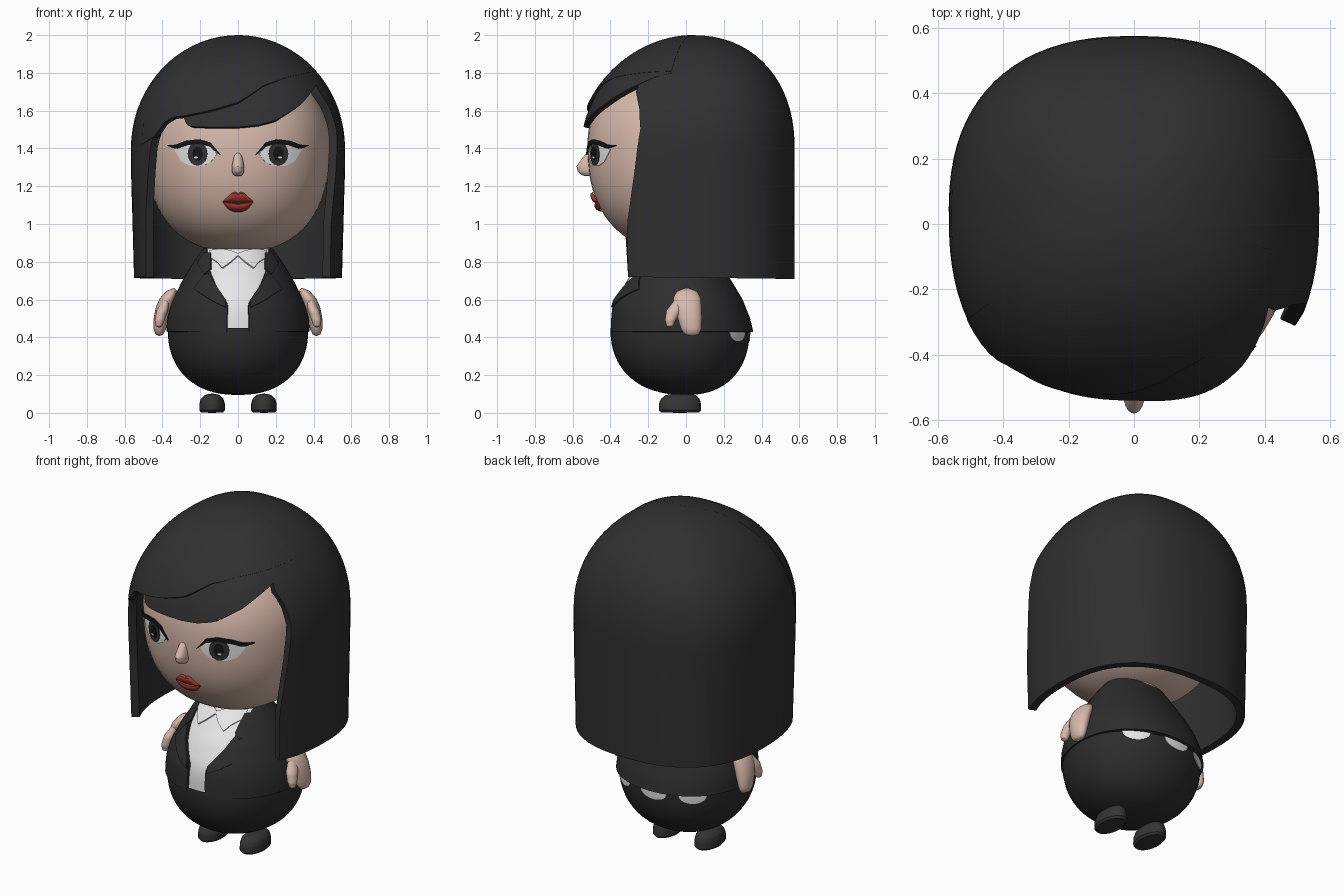
import bpy, bmesh, math
from mathutils import Vector

if "Cube" in bpy.data.objects:
    bpy.data.objects.remove(bpy.data.objects["Cube"])


def material(name, r, g, b):
    m = bpy.data.materials.new(name)
    m.diffuse_color = (r, g, b, 1)
    m.use_nodes = True
    m.node_tree.nodes["Principled BSDF"].inputs["Base Color"].default_value = m.diffuse_color
    return m


HAIR = material("hair_black", 0.029, 0.029, 0.029)
SUIT = material("suit_black", 0.026, 0.026, 0.027)
SHOE = material("shoe_grey", 0.035, 0.035, 0.035)
SKIN = material("skin", 0.69, 0.49, 0.41)
WHITE = material("white", 0.82, 0.82, 0.82)
RED = material("lip_red", 0.36, 0.04, 0.03)
BLACK = material("lash_black", 0.008, 0.008, 0.008)
IRIS = material("iris_grey", 0.035, 0.033, 0.033)


def lerp(pts, x):
    """Piecewise linear lookup in (x, value) pairs."""
    if x <= pts[0][0]:
        return pts[0][1]
    for (a, p), (b, q) in zip(pts, pts[1:]):
        if x <= b:
            return p + (q - p) * (x - a) / (b - a)
    return pts[-1][1]


def arc(f, p):
    return max(0.0, 1 - min(1.0, abs(f)) ** p) ** (1 / p)


def grid(name, nu, nv, fn, mat, thick=0.0):
    """Sheet from fn(u, v); u runs anticlockwise, v runs upward."""
    bm = bmesh.new()
    vs = [[bm.verts.new(fn(i / nu, j / nv)) for i in range(nu + 1)] for j in range(nv + 1)]
    for j in range(nv):
        for i in range(nu):
            bm.faces.new((vs[j][i], vs[j][i + 1], vs[j + 1][i + 1], vs[j + 1][i]))
    bmesh.ops.remove_doubles(bm, verts=bm.verts, dist=0.0004)
    me = bpy.data.meshes.new(name)
    bm.to_mesh(me)
    bm.free()
    me.materials.append(mat)
    ob = bpy.data.objects.new(name, me)
    bpy.context.collection.objects.link(ob)
    bpy.ops.object.select_all(action='DESELECT')
    ob.select_set(True)
    bpy.context.view_layer.objects.active = ob
    if thick:
        mod = ob.modifiers.new("thickness", 'SOLIDIFY')
        mod.thickness = thick
        bpy.ops.object.modifier_apply(modifier=mod.name)
    bpy.ops.object.shade_smooth_by_angle(angle=math.radians(40))
    return ob


# Each shape gives half width, front depth, back depth, y centre, exponent at z
def hair_shape(z):
    f = max(0.0, (z - 1.4) / 0.6)
    taper = 1 - 0.03 * max(0.0, (1.3 - z) / 0.6)
    return 0.567 * arc(f, 2) * taper, 0.6 * arc(f, 1.9), 0.545 * arc(f, 2.2), 0.03, 2.4


def head_shape(z):
    k = arc((z - 1.42) / 0.57, 2.4) if z < 1.42 else arc((z - 1.42) / 0.5, 2)
    return 0.487 * k, 0.522 * k, 0.46 * k, 0, 2.2


def body_shape(z):
    a = lerp([(.43, .38), (.5, .375), (.55, .363), (.6, .345), (.7, .295), (.8, .235), (.87, .185)], z)
    f = lerp([(.43, .402), (.5, .4), (.55, .395), (.6, .38), (.7, .325), (.8, .24), (.87, .17)], z)
    b = lerp([(.43, .356), (.5, .34), (.6, .30), (.7, .24), (.8, .175), (.87, .13)], z)
    return a, f, b, 0, 2.1


def skirt_shape(z):
    k = arc((0.45 - z) / 0.355, 2.3)
    return 0.372 * k, 0.4 * k, 0.337 * k, 0, 2.05


def surf(shape, z, t, s=1.0):
    """Point on a shape; t = 0 faces front and grows toward +x."""
    a, f, b, cy, n = shape(z)
    sn, cs = math.sin(t), math.cos(t)
    x = math.copysign(abs(sn) ** (2 / n), sn) * a
    y = -math.copysign(abs(cs) ** (2 / n), cs) * (f if cs > 0 else b)
    return Vector((x * s, cy + y * s, z))


def solid(name, shape, z0, z1, mat, s=1.0, nu=48, nv=24):
    def fn(u, v):
        z = (z0 + z1) / 2 - (z1 - z0) / 2 * math.cos(math.pi * v)
        return surf(shape, z, u * math.tau, s)
    return grid(name, nu, nv, fn, mat)


def patch(name, shape, lo, hi, side, mat, lift, thick=0.006, bulge=0.0, nu=20, nv=5):
    """Plate hugging the front, between a lower and an upper (x, z) line."""
    x0, x1 = lo[0][0], lo[-1][0]

    def fn(u, v):
        w = u if side > 0 else 1 - u
        x = x0 + (x1 - x0) * w
        z = lerp(lo, x) * (1 - v) + lerp(hi, x) * v
        a, f, b, cy, n = shape(z)
        puff = bulge * math.sqrt(max(0, 1 - (2 * v - 1) ** 2)) * (1 - (2 * u - 1) ** 2) ** 0.5
        return Vector((side * x, cy - f * arc(x / a, n) - lift - puff, z))
    return grid(name, nu, nv, fn, mat, thick)


def oval(cx, cz, rx, rz):
    xs = [math.cos(math.pi * (1 - i / 14)) for i in range(15)]
    return ([(cx + rx * c, cz - rz * arc(c, 2)) for c in xs],
            [(cx + rx * c, cz + rz * arc(c, 2)) for c in xs])


def loft(name, rings, mat, nu=20, nv=20):
    """Closed form through elliptical rings (z, cx, cy, rx, ry)."""
    def fn(u, v):
        z = lerp([(i / (len(rings) - 1), r[0]) for i, r in enumerate(rings)], v)
        cx, cy, rx, ry = (lerp([(r[0], r[k]) for r in rings], z) for k in (1, 2, 3, 4))
        t = u * math.tau
        return Vector((cx + rx * math.sin(t), cy - ry * math.cos(t), z))
    return grid(name, nu, nv, fn, mat)


# Head and neck
solid("head", head_shape, 0.851, 1.919, SKIN, nv=32)
loft("neck", [(.78, 0, 0, .13, .12), (.85, 0, 0, .15, .14), (.95, 0, 0, .15, .14)], SKIN)

# Hair curtain around the back and sides, open at the face
R_EDGE = [(.71, .56), (1.0, .57), (1.3, .5), (1.5, .46), (1.62, .5), (1.7, .58), (2, .6)]
L_EDGE = [(.71, .56), (1.1, .6), (1.4, .67), (1.55, .74), (2, .75)]


def curtain(u, v):
    z = 0.71 + 0.69 * v * 2 if v < 0.5 else 1.4 + 0.6 * math.sin((v - 0.5) * math.pi)
    t0 = math.acos(lerp(R_EDGE, z) ** 1.2)
    t1 = math.tau - math.acos(lerp(L_EDGE, z) ** 1.2)
    p = surf(hair_shape, z, t0 + (t1 - t0) * u)
    if v == 0:
        p.z += 0.012 * (0.5 - p.y)
    return p


grid("hair_back", 56, 36, curtain, HAIR, 0.045)

# Two fringe layers sweeping from the parting across the forehead
UNDER = [(-.9, 1.6), (-.56, 1.58), (-.51, 1.53), (-.45, 1.515), (0, 1.513), (.2, 1.525), (.37, 1.55),
         (.64, 1.635), (.86, 1.73), (.985, 1.8)]
OVER = [(-.9, 1.42), (-.77, 1.47), (-.7, 1.54), (-.63, 1.565), (-.5, 1.575), (-.25, 1.605), (0, 1.645),
        (.29, 1.735), (.6, 1.78), (.985, 1.81)]


def fringe(name, edge, scale):
    def fn(u, v):
        s = -0.9 + 1.885 * u
        p0 = math.asin((lerp(edge, s) - 1.4) / 0.6)
        z = 1.4 + 0.6 * math.sin(p0 + (math.pi / 2 - p0) * v)
        t = math.copysign(math.asin(abs(s) ** 1.2), s)
        return surf(hair_shape, z, t, lerp(scale, s))
    grid(name, 48, 20, fn, HAIR, 0.03)


fringe("fringe_under", UNDER, [(0, .972), (.5, 1.005)])
fringe("fringe_over", OVER, [(-.9, 1.004), (0, 1.01)])

# Eyes
EYE_HI = [(.112, 1.37), (.15, 1.415), (.21, 1.432), (.28, 1.422), (.34, 1.395)]
EYE_LO = [(.112, 1.37), (.14, 1.332), (.18, 1.31), (.25, 1.308), (.30, 1.33), (.34, 1.395)]
LASH_HI = [(.095, 1.368), (.15, 1.433), (.21, 1.449), (.28, 1.44), (.33, 1.42), (.375, 1.418)]
LASH_LO = [(.095, 1.364), (.15, 1.41), (.21, 1.426), (.28, 1.416), (.33, 1.398), (.375, 1.414)]
for side, tag in ((-1, "left"), (1, "right")):
    patch("eye_white_" + tag, head_shape, EYE_LO, EYE_HI, side, WHITE, 0.004)
    patch("iris_" + tag, head_shape, *oval(.215, 1.372, .052, .062), side, IRIS, 0.008)
    patch("pupil_" + tag, head_shape, *oval(.215, 1.372, .026, .036), side, BLACK, 0.011)
    patch("glint_" + tag, head_shape, *oval(.222, 1.352, .011, .006), side, WHITE, 0.014)
    patch("lash_" + tag, head_shape, LASH_LO, LASH_HI, side, BLACK, 0.015, 0.009)

# Nose and lips
loft("nose", [(1.253, 0, -.52, .005, .01), (1.258, 0, -.52, .022, .03), (1.275, 0, -.52, .032, .052),
              (1.305, 0, -.52, .033, .06), (1.34, 0, -.52, .026, .036), (1.365, 0, -.52, .018, .016),
              (1.377, 0, -.52, .004, .004)], SKIN)
patch("upper_lip", head_shape, [(-.08, 1.118), (-.03, 1.112), (0, 1.108), (.03, 1.112), (.08, 1.118)],
      [(-.08, 1.12), (-.03, 1.166), (-.015, 1.17), (0, 1.162), (.015, 1.17), (.03, 1.166), (.08, 1.12)],
      1, RED, 0.002, 0, 0.022, 24, 8)
patch("lower_lip", head_shape, [(-.08, 1.114), (-.05, 1.076), (-.02, 1.064), (.02, 1.064), (.05, 1.076), (.08, 1.114)],
      [(-.08, 1.118), (-.03, 1.113), (0, 1.109), (.03, 1.113), (.08, 1.118)],
      1, RED, 0.002, 0, 0.024, 24, 8)

# Body: skirt, shirt and open jacket
solid("skirt", skirt_shape, 0.095, 0.45, SUIT)
solid("shirt", body_shape, 0.435, 0.87, WHITE, 0.965)
OPENING = [(.43, .06), (.58, .055), (.63, .085), (.68, .12), (.78, .16), (.87, .165)]


def jacket(u, v):
    z = 0.43 + 0.44 * v
    t0 = math.asin((lerp(OPENING, z) / body_shape(z)[0]) ** 1.05)
    return surf(body_shape, z, t0 + (math.tau - 2 * t0) * u)


grid("jacket", 56, 22, jacket, SUIT, 0.025)

# Lapels and shirt collar
for side, tag in ((-1, "left"), (1, "right")):
    patch("lapel_" + tag, body_shape, [(.065, .56), (.12, .585), (.235, .655)],
          [(.065, .6), (.12, .68), (.16, .745), (.19, .72), (.235, .66)], side, SUIT, 0.01, 0.009)
    patch("jacket_collar_" + tag, body_shape, [(.145, .765), (.18, .735), (.215, .79)],
          [(.145, .85), (.18, .85), (.215, .80)], side, SUIT, 0.01, 0.009)
    patch("shirt_collar_" + tag, body_shape, [(.0, .835), (.04, .80), (.085, .768), (.11, .80), (.15, .825)],
          [(.0, .845), (.04, .862), (.085, .868), (.11, .868), (.15, .862)], side, WHITE, 0.006, 0.009)

# Shirt tails showing below the jacket hem at the back
for k, az in enumerate((55, 93, 128)):
    def tail(u, v, az=az):
        w = 2 * u - 1
        z = 0.432 - 0.055 * math.sqrt(max(0, 1 - w * w)) * (1 - v)
        return surf(skirt_shape, z, math.radians(az + 90 + 13 * w), 1.012)
    grid("shirt_tail_%d" % k, 14, 4, tail, WHITE, 0.006)

# Arms, thumbs and shoes
for side, tag in ((-1, "left"), (1, "right")):
    loft("arm_" + tag, [(z, side * x, y, rx, ry) for z, x, y, rx, ry in (
        (.408, .415, .03, .004, .01), (.415, .415, .03, .02, .037), (.44, .415, .028, .032, .053),
        (.50, .405, .02, .042, .064), (.56, .39, .01, .045, .072), (.61, .37, .005, .042, .073),
        (.645, .35, .005, .03, .052), (.66, .34, .005, .005, .01))], SKIN)
    loft("thumb_" + tag, [(z, side * x, y, rx, ry) for z, x, y, rx, ry in (
        (.452, .418, -.085, .004, .004), (.46, .418, -.085, .018, .018), (.49, .415, -.083, .026, .028),
        (.54, .402, -.065, .03, .04), (.6, .38, -.03, .02, .03))], SKIN)
    loft("shoe_" + tag, [(z, side * .137, y, rx, ry) for z, y, rx, ry in (
        (0, -.032, 0, 0), (.002, -.032, .058, .1), (.014, -.032, .068, .112), (.05, -.032, .067, .111),
        (.075, -.03, .06, .102), (.093, -.028, .042, .082), (.1, -.025, .02, .05), (.102, -.025, 0, 0))],
        SHOE, 28, 21)
